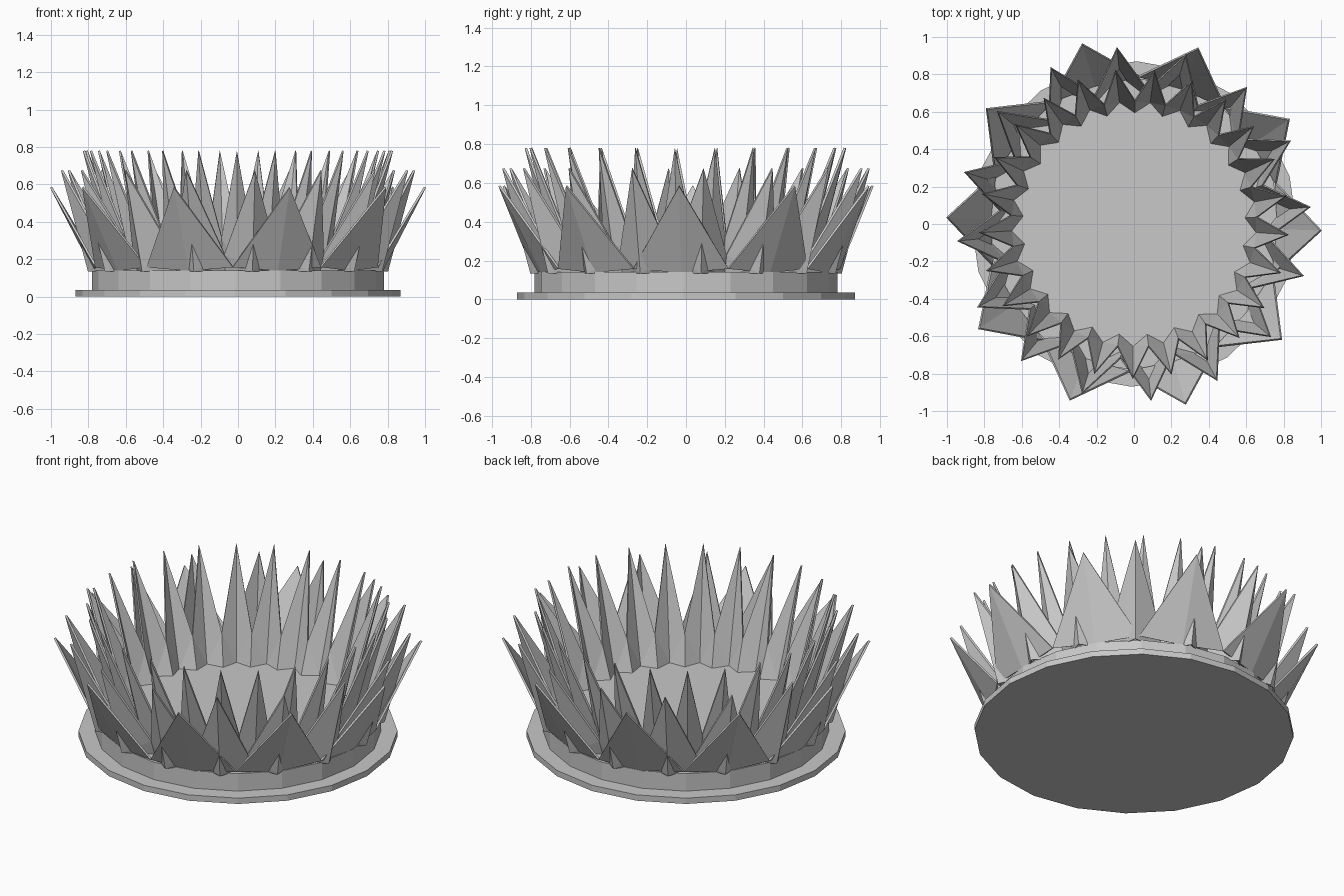
import bpy, bmesh
from math import cos, sin, radians

cube = bpy.data.objects.get("Cube")
if cube:
    bpy.data.objects.remove(cube)

grey = bpy.data.materials.new("plain_grey")
grey.use_nodes = True
colour = (0.58, 0.58, 0.58, 1)
grey.diffuse_color = colour
grey.node_tree.nodes["Principled BSDF"].inputs["Base Color"].default_value = colour


def polar(r, angle, z):
    a = radians(angle)
    return (r * cos(a), r * sin(a), z)


def add_object(name, bm):
    mesh = bpy.data.meshes.new(name)
    bmesh.ops.recalc_face_normals(bm, faces=bm.faces)
    bm.to_mesh(mesh)
    bm.free()
    mesh.materials.append(grey)
    obj = bpy.data.objects.new(name, mesh)
    bpy.context.collection.objects.link(obj)
    return obj


def disc(name, radius, bottom, top, sides=20):
    bm = bmesh.new()
    step = 360 / sides
    rings = [[bm.verts.new(polar(radius, i * step - 1, z)) for i in range(sides)]
             for z in (bottom, top)]
    for ring in rings:
        bm.faces.new(ring)
    for i in range(sides):
        j = (i + 1) % sides
        bm.faces.new((rings[0][i], rings[0][j], rings[1][j], rings[1][i]))
    return add_object(name, bm)


def petal_row(name, count, start, tip, valley, keel, foot=None):
    """Ring of creased petals; each profile point is (radius, height)."""
    bm = bmesh.new()
    step = 360 / count

    def ring(point, shift):
        return [bm.verts.new(polar(point[0], start + (i + shift) * step, point[1]))
                for i in range(count)]

    tips, keels, valleys = ring(tip, 0), ring(keel, 0), ring(valley, 0.5)
    feet = ring(foot, 0.5) if foot else None
    for i in range(count):
        for side in (i, i - 1):
            bm.faces.new((tips[i], valleys[side], keels[i]))
            if feet:
                bm.faces.new((valleys[side], feet[side], keels[i]))
    obj = add_object(name, bm)
    # Thin sheet thickness
    solid = obj.modifiers.new("sheet_thickness", "SOLIDIFY")
    solid.thickness = 0.012
    solid.offset = 0
    return obj


# Stepped base
disc("base_plate", 0.87, 0, 0.035)
disc("base_drum", 0.78, 0.035, 0.14)

# Three rows of pointed petals
petal_row("outer_petals", 10, -2, tip=(1.0, 0.585), valley=(0.79, 0.16), keel=(0.77, 0.14))
petal_row("middle_petals", 16, 5.5, tip=(0.945, 0.675), valley=(0.72, 0.23),
          keel=(0.80, 0.135), foot=(0.69, 0.14))
petal_row("inner_petals", 25, -4, tip=(0.825, 0.78), valley=(0.66, 0.32),
          keel=(0.66, 0.14), foot=(0.60, 0.14))
